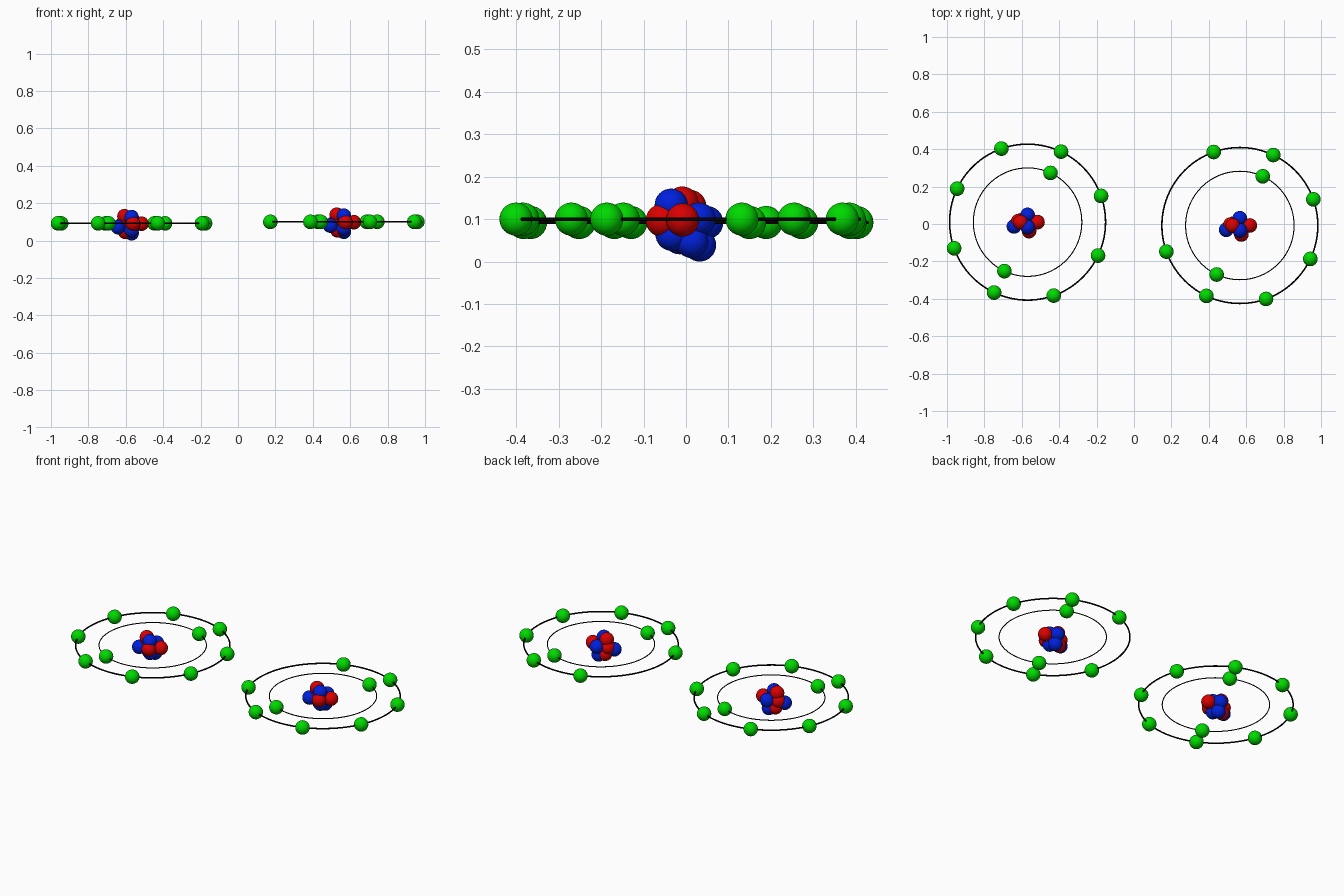
import bpy, math

if "Cube" in bpy.data.objects:
    bpy.data.objects.remove(bpy.data.objects["Cube"])


def material(name, rgb):
    m = bpy.data.materials.new(name)
    m.diffuse_color = (*rgb, 1)
    m.use_nodes = True
    m.node_tree.nodes["Principled BSDF"].inputs["Base Color"].default_value = m.diffuse_color
    return m


GREEN = material("green", (0.0, 0.7, 0.0))
RED = material("red", (0.7, 0.0, 0.0))
BLUE = material("blue", (0.0, 0.014, 0.72))
BLACK = material("black", (0.0, 0.0, 0.0))

BALL_R = 0.039
OUTER_R, INNER_R = 0.417, 0.29


def finish(name, mat):
    ob = bpy.context.object
    ob.name = name
    ob.data.materials.append(mat)
    bpy.ops.object.shade_smooth()


def ball(name, pos, mat):
    bpy.ops.mesh.primitive_uv_sphere_add(segments=32, ring_count=16, radius=BALL_R, location=pos)
    finish(name, mat)


def ring(name, pos, radius, thickness):
    bpy.ops.mesh.primitive_torus_add(location=pos, major_radius=radius, minor_radius=thickness,
                                     major_segments=96, minor_segments=10)
    finish(name, BLACK)


# nucleus balls relative to the atom centre
PROTONS = [(-0.038, -0.001, 0.038), (0.053, 0.0, -0.002), (0.008, -0.048, -0.003),
           (-0.034, 0.01, -0.045), (-0.05, 0.005, -0.004)]
NEUTRONS = [(0.0, -0.027, 0.033), (0.0, 0.039, 0.0), (-0.073, -0.023, -0.02),
            (0.0, 0.022, -0.053), (0.0, -0.025, -0.036)]


def atom(label, cx, cy, cz, outer_angles):
    # orbits
    ring(label + "_outer_orbit", (cx, cy, cz), OUTER_R, 0.0042)
    ring(label + "_inner_orbit", (cx, cy, cz), INNER_R, 0.0028)
    # electrons
    for radius, angles in ((OUTER_R, outer_angles), (INNER_R, (65, 244.7))):
        for a in angles:
            t = math.radians(a)
            ball(label + "_electron", (cx + radius * math.cos(t), cy + radius * math.sin(t), cz), GREEN)
    # nucleus
    for kind, spots, mat in (("_proton", PROTONS, RED), ("_neutron", NEUTRONS, BLUE)):
        for x, y, z in spots:
            ball(label + kind, (cx + x, cy + y, cz + z), mat)


angles = [19.6 + 45 * i for i in range(8)]
atom("left_atom", -0.569, 0.01, 0.092, angles)
# the right atom lacks one outer electron
atom("right_atom", 0.566, -0.008, 0.1, [a for i, a in enumerate(angles) if i != 3])
